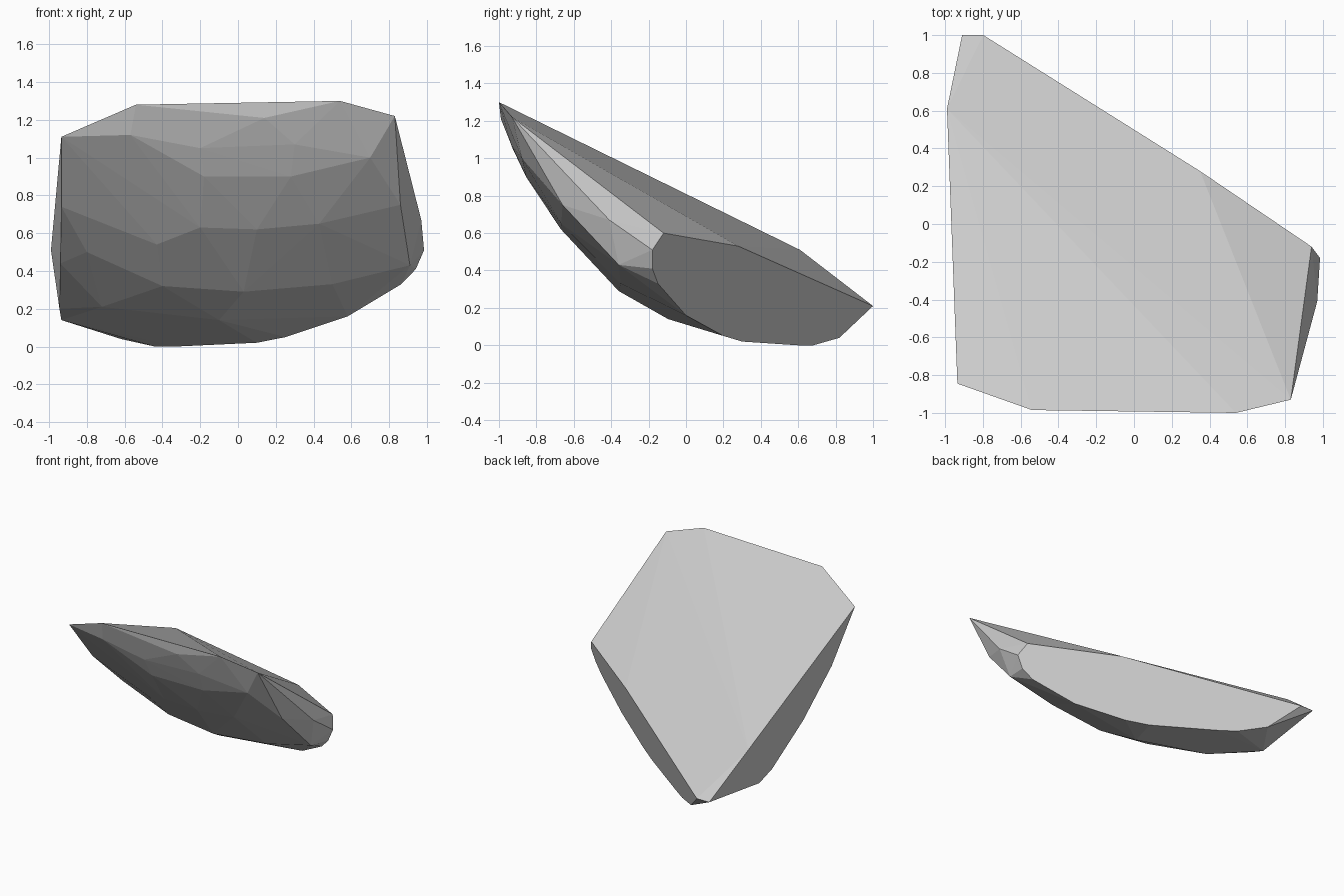
import bpy
import bmesh

default_cube = bpy.data.objects.get("Cube")
if default_cube:
    bpy.data.objects.remove(default_cube, do_unlink=True)


def make_material(name, grey):
    """One plain flat colour for viewport and render."""
    material = bpy.data.materials.new(name)
    material.use_nodes = True
    colour = (grey, grey, grey, 1.0)
    material.diffuse_color = colour
    shader = material.node_tree.nodes["Principled BSDF"]
    shader.inputs["Base Color"].default_value = colour
    return material


# Curved belly profile: height and depth pairs down the middle of the shard
belly_profile = [(1.3, -1), (1.21, -0.99), (1.05, -0.93), (0.9, -0.86), (0.75, -0.76),
                 (0.62, -0.67), (0.29, -0.36), (0.2, -0.22), (0.13, -0.08), (0.02, 0.3)]


def belly_point(x, z):
    """Point on the rounded front, which falls back toward both sides."""
    for (upper_z, upper_y), (lower_z, lower_y) in zip(belly_profile, belly_profile[1:]):
        if lower_z <= z <= upper_z:
            blend = (upper_z - z) / (upper_z - lower_z)
            middle_y = upper_y + blend * (lower_y - upper_y)
            break
    side_falloff = 0.4 if x < 0 else 0.2
    return (x, middle_y + side_falloff * (1.3 - z) * x * x, z)


def broken_face_point(y, z):
    """Point on the slanted flat break at the back right."""
    return (0.511 - 1.4 * y + 0.435 * z, y, z)


# Rim of the large sloping top face
top_rim = [(-0.54, -0.985, 1.28), (0.54, -1, 1.3), (0.83, -0.93, 1.22),
           (-0.935, -0.845, 1.11), (-0.99, 0.61, 0.51), (-0.91, 1, 0.21)]

# Outline of the flat break, from the top rim round the underside
break_outline = [(1, 0.21), (0.28, 0.53), (-0.12, 0.6), (-0.18, 0.51), (-0.18, 0.41),
                 (-0.15, 0.33), (0, 0.16), (0.2, 0.05), (0.3, 0.02), (0.6, 0),
                 (0.68, 0), (0.82, 0.04)]

# Chipped corners on either side of the belly
side_chips = [(-0.935, -0.545, 0.74), (-0.94, -0.17, 0.44), (-0.945, 0.24, 0.2),
              (-0.935, 0.39, 0.14), (0.97, -0.41, 0.67), (0.86, -0.66, 0.75),
              (0.91, -0.36, 0.43)]

# Facet corners scattered over the belly
belly_facets = [(0.14, 1.21), (-0.57, 1.12), (-0.2, 1.05), (0.3, 1.07), (0.7, 1),
                (-0.18, 0.9), (0.28, 0.9), (-0.2, 0.63), (0.1, 0.62), (0.43, 0.65),
                (-0.43, 0.54), (-0.8, 0.5), (-0.4, 0.32), (0.03, 0.29), (0.5, 0.33),
                (-0.72, 0.21), (-0.1, 0.14)]

corners = top_rim + side_chips
corners += [broken_face_point(y, z) for y, z in break_outline]
corners += [belly_point(x, z) for x, z in belly_facets]

# Wrap all corners in one convex, flat-faceted stone
stone_bm = bmesh.new()
for corner in corners:
    stone_bm.verts.new(corner)
hull = bmesh.ops.convex_hull(stone_bm, input=list(stone_bm.verts))
unused = {item for item in hull["geom_interior"] + hull["geom_unused"]
          if isinstance(item, bmesh.types.BMVert)}
bmesh.ops.delete(stone_bm, geom=list(unused), context='VERTS')
bmesh.ops.recalc_face_normals(stone_bm, faces=list(stone_bm.faces))

mesh = bpy.data.meshes.new("stone_shard")
stone_bm.to_mesh(mesh)
stone_bm.free()
mesh.materials.append(make_material("stone_grey", 0.6))
stone_shard = bpy.data.objects.new("stone_shard", mesh)
bpy.context.collection.objects.link(stone_shard)
